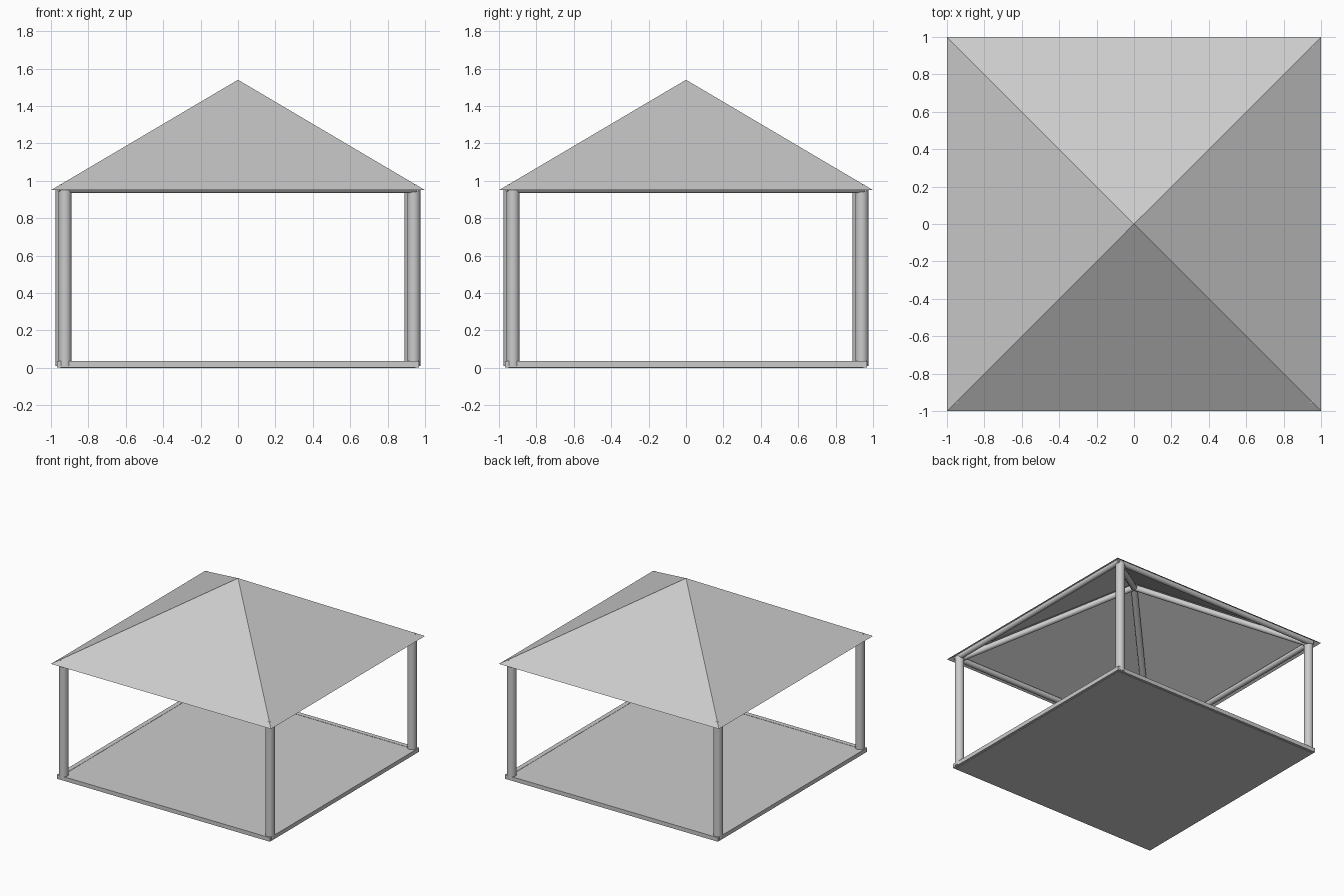
import bpy
import math
from mathutils import Vector, Matrix

cube = bpy.data.objects.get("Cube")
if cube:
    bpy.data.objects.remove(cube, do_unlink=True)

grey = bpy.data.materials.new("light_grey")
grey.use_nodes = True
COLOUR = (0.6, 0.6, 0.6, 1)
grey.diffuse_color = COLOUR
grey.node_tree.nodes["Principled BSDF"].inputs["Base Color"].default_value = COLOUR

EAVE, PEAK = 0.95, 1.54


def finish(name):
    ob = bpy.context.object
    ob.name = name
    ob.data.materials.append(grey)
    return ob


def box(name, low, high):
    low, high = Vector(low), Vector(high)
    bpy.ops.mesh.primitive_cube_add(size=1)
    ob = finish(name)
    ob.data.transform(Matrix.Translation((low + high) / 2) @ Matrix.Diagonal((*(high - low), 1)))
    return ob


def tube(name, start, end, radius):
    start, end = Vector(start), Vector(end)
    axis = end - start
    bpy.ops.mesh.primitive_cylinder_add(vertices=20, radius=radius, depth=axis.length)
    ob = finish(name)
    bpy.ops.object.shade_smooth_by_angle(angle=math.radians(40))
    turn = axis.to_track_quat("Z", "Y").to_matrix().to_4x4()
    ob.data.transform(Matrix.Translation((start + end) / 2) @ turn)
    return ob


# Thin pyramid roof, open underneath
mesh = bpy.data.meshes.new("roof")
mesh.from_pydata([(-1, -1, EAVE), (1, -1, EAVE), (1, 1, EAVE), (-1, 1, EAVE), (0, 0, PEAK)], [],
                 [(i, (i + 1) % 4, 4) for i in range(4)])
roof = bpy.data.objects.new("roof", mesh)
bpy.context.collection.objects.link(roof)
mesh.materials.append(grey)

# Floor panel
box("floor", (-0.95, -0.95, 0), (0.95, 0.95, 0.034))

# Each side's frame, turned about the centre
for i, side in enumerate(("front", "left", "back", "right")):
    parts = [
        tube(side + "_post", (-0.925, -0.94, 0.01), (-0.925, -0.94, 0.955), 0.035),
        tube(side + "_eave_beam", (-0.955, -0.945, 0.957), (0.955, -0.945, 0.957), 0.022),
        tube(side + "_hip_rafter", (-0.93, -0.93, 0.95), (0, 0, PEAK - 0.035), 0.024),
        box(side + "_floor_rail", (-0.95, -0.968, 0.003), (0.968, -0.93, 0.036)),
    ]
    for ob in parts:
        ob.data.transform(Matrix.Rotation(i * math.pi / 2, 4, "Z"))
